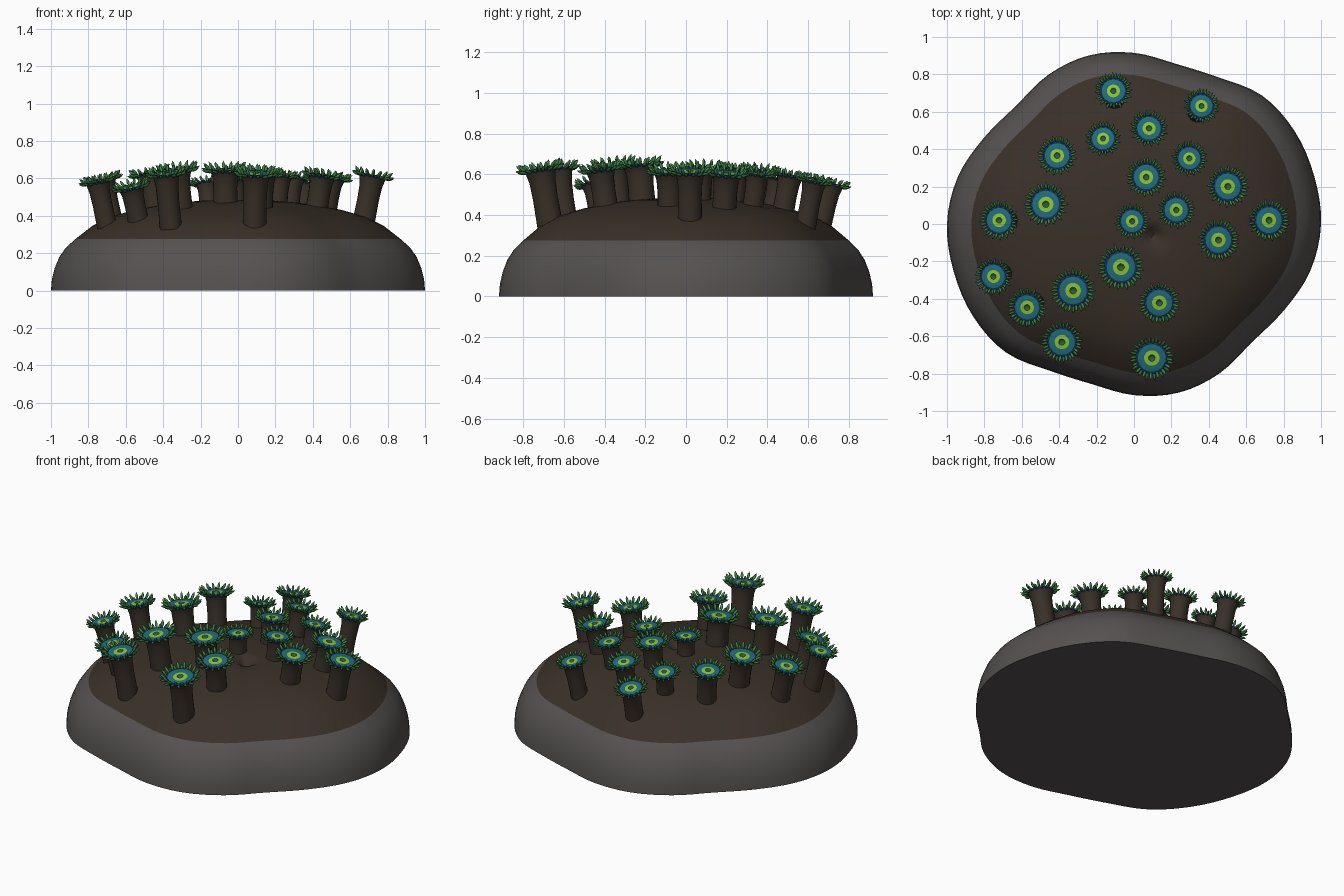
import bpy, bmesh, math
from mathutils import Matrix, Vector

cube = bpy.data.objects.get("Cube")
if cube:
    bpy.data.objects.remove(cube)


def material(name, rgb):
    m = bpy.data.materials.new(name)
    m.use_nodes = True
    m.diffuse_color = (*rgb, 1)
    bsdf = m.node_tree.nodes["Principled BSDF"]
    bsdf.inputs["Base Color"].default_value = (*rgb, 1)
    bsdf.inputs["Roughness"].default_value = 0.8
    return m


rock_grey = material("rock grey", (0.09, 0.083, 0.08))
crust_brown = material("crust brown", (0.041, 0.03, 0.021))
teal = material("teal", (0.015, 0.15, 0.2))
navy = material("navy", (0.006, 0.035, 0.15))
lime = material("lime", (0.27, 0.56, 0.035))
mouth_green = material("mouth green", (0.025, 0.11, 0.04))
dark_green = material("dark green", (0.03, 0.14, 0.04))
leaf_green = material("leaf green", (0.05, 0.23, 0.065))


def lathe(bm, profile, sides, mat=lambda i: 0, shape=lambda a: 1, matrix=Matrix()):
    """Spin (radius, z) points round z; zero radius closes to a single vertex."""
    rings = []
    for r, z in profile:
        angles = [0] if r == 0 else [math.tau * j / sides for j in range(sides)]
        rings.append([bm.verts.new(matrix @ Vector((
            r * shape(a) * math.cos(a), r * shape(a) * math.sin(a), z))) for a in angles])
    for i, (low, high) in enumerate(zip(rings, rings[1:])):
        for j in range(sides):
            k = (j + 1) % sides
            if len(low) == 1:
                corners = (low[0], high[k], high[j])
            elif len(high) == 1:
                corners = (low[j], low[k], high[0])
            else:
                corners = (low[j], low[k], high[k], high[j])
            bm.faces.new(corners).material_index = mat(i)


def finish(bm, name, mats, sharp=40):
    """Turn the bmesh into mesh data, smooth except at sharp edges."""
    bm.normal_update()
    for f in bm.faces:
        f.smooth = True
    for e in bm.edges:
        e.smooth = e.calc_face_angle(0) < math.radians(sharp)
    me = bpy.data.meshes.new(name)
    bm.to_mesh(me)
    bm.free()
    for m in mats:
        me.materials.append(m)
    return me


def place(name, mesh, matrix=Matrix()):
    ob = bpy.data.objects.new(name, mesh)
    bpy.context.collection.objects.link(ob)
    ob.matrix_world = matrix


# Rock: lathed dome with a lopsided outline that repeats every half turn
OUTLINE = [1.0, 0.997, 0.992, 0.97, 0.905, 0.885, 0.915, 0.933, 0.92, 0.893, 0.925, 0.975]


def outline(a):
    u = a / math.pi * len(OUTLINE)
    i, t = math.floor(u), u % 1
    p, q, r, s = (OUTLINE[(i + k) % len(OUTLINE)] for k in (-1, 0, 1, 2))
    return q + 0.5 * t * (r - p + t * (2*p - 5*q + 4*r - s + t * (3*(q - r) + s - p)))


DOME = [(0, 0), (1, 0), (0.995, 0.06), (0.98, 0.12), (0.955, 0.18), (0.92, 0.23),
        (0.87, 0.275), (0.78, 0.345), (0.68, 0.395), (0.55, 0.432), (0.4, 0.46),
        (0.28, 0.474), (0.2, 0.48), (0.16, 0.482), (0.13, 0.483), (0.1, 0.484),
        (0.07, 0.485), (0.03, 0.485), (0, 0.485)]
bm = bmesh.new()
lathe(bm, DOME, 96, lambda i: int(DOME[i][1] > 0.27), outline)
# Small pit beside the middle of the crust
for v in bm.verts:
    if v.co.z > 0.4:
        d = (v.co.xy - Vector((0.1, -0.06))).length
        v.co.z -= 0.05 * math.exp(-(d / 0.045) ** 2)
place("rock", finish(bm, "rock", [rock_grey, crust_brown]))

# Stalk: unit length below the disc, gently flared
bm = bmesh.new()
lathe(bm, [(0.6, -1), (0.58, -0.5), (0.61, -0.2), (0.69, -0.05), (0.74, 0)], 20)
stalk = finish(bm, "stalk", [crust_brown])

# Oral disc: navy rim, teal face, lime ring and sunken mouth
bm = bmesh.new()
lathe(bm, [(0.74, -0.05), (0.82, 0.04), (0.69, 0.09), (0.39, 0.06), (0.17, 0.09),
           (0.1, 0.03), (0, 0.01)], 20, lambda i: (0, 0, 1, 2, 3, 3)[i])
disc = finish(bm, "disc", [navy, teal, lime, mouth_green])

# Tentacles: two staggered rows of plump pointed spikes
bm = bmesh.new()
COUNT = 16
SPIKE = [(0.045, 0), (0.085, 0.18), (0.065, 0.32), (0, 0.46)]
for row, (root, height, tilt) in enumerate([(0.73, -0.04, 66), (0.76, 0.04, 36)]):
    for n in range(COUNT):
        turn = Matrix.Rotation(math.tau * (n + row / 2) / COUNT, 4, "Z")
        lean = Matrix.Rotation(math.radians(tilt + 7 * (n % 2)), 4, "Y")
        lathe(bm, SPIKE, 6, lambda i: row,
              matrix=turn @ Matrix.Translation((root, 0, height)) @ lean)
tentacles = finish(bm, "tentacles", [dark_green, leaf_green], 70)

# Polyps: disc centre x, y, z and overall radius
POLYPS = [
    (-0.11, 0.71, 0.55, 0.09), (0.36, 0.63, 0.565, 0.085), (0.08, 0.51, 0.59, 0.09),
    (-0.165, 0.455, 0.57, 0.085), (-0.41, 0.365, 0.61, 0.095), (0.295, 0.35, 0.6, 0.085),
    (0.065, 0.25, 0.62, 0.095), (0.5, 0.2, 0.6, 0.1), (-0.47, 0.105, 0.62, 0.105),
    (-0.72, 0.02, 0.59, 0.095), (0.225, 0.075, 0.61, 0.09), (-0.01, 0.015, 0.59, 0.085),
    (0.72, 0.02, 0.61, 0.1), (0.45, -0.085, 0.61, 0.1), (-0.07, -0.23, 0.64, 0.11),
    (-0.75, -0.28, 0.58, 0.09), (-0.57, -0.445, 0.55, 0.095), (-0.325, -0.355, 0.64, 0.107),
    (0.135, -0.42, 0.62, 0.1), (-0.385, -0.63, 0.62, 0.1), (0.095, -0.715, 0.62, 0.107)]
FOOT = 0.94
for n, (x, y, z, size) in enumerate(POLYPS, 1):
    top = Vector((x, y, z))
    # The foot sits nearer the middle, so each stalk leans outward
    reach = math.hypot(x, y) * FOOT / outline(math.atan2(y, x))
    ground = 0.485 - 0.22 * reach ** 2.2
    axis = top - Vector((x * FOOT, y * FOOT, ground))
    frame = Matrix.Translation(top) @ Vector((0, 0, 1)).rotation_difference(axis).to_matrix().to_4x4()
    frame = frame @ Matrix.Rotation(n * 2.4, 4, "Z")
    head = frame @ Matrix.Scale(size, 4)
    place(f"stalk_{n}", stalk, frame @ Matrix.Diagonal((size, size, axis.length + 0.03, 1)))
    place(f"disc_{n}", disc, head)
    place(f"tentacles_{n}", tentacles, head)
